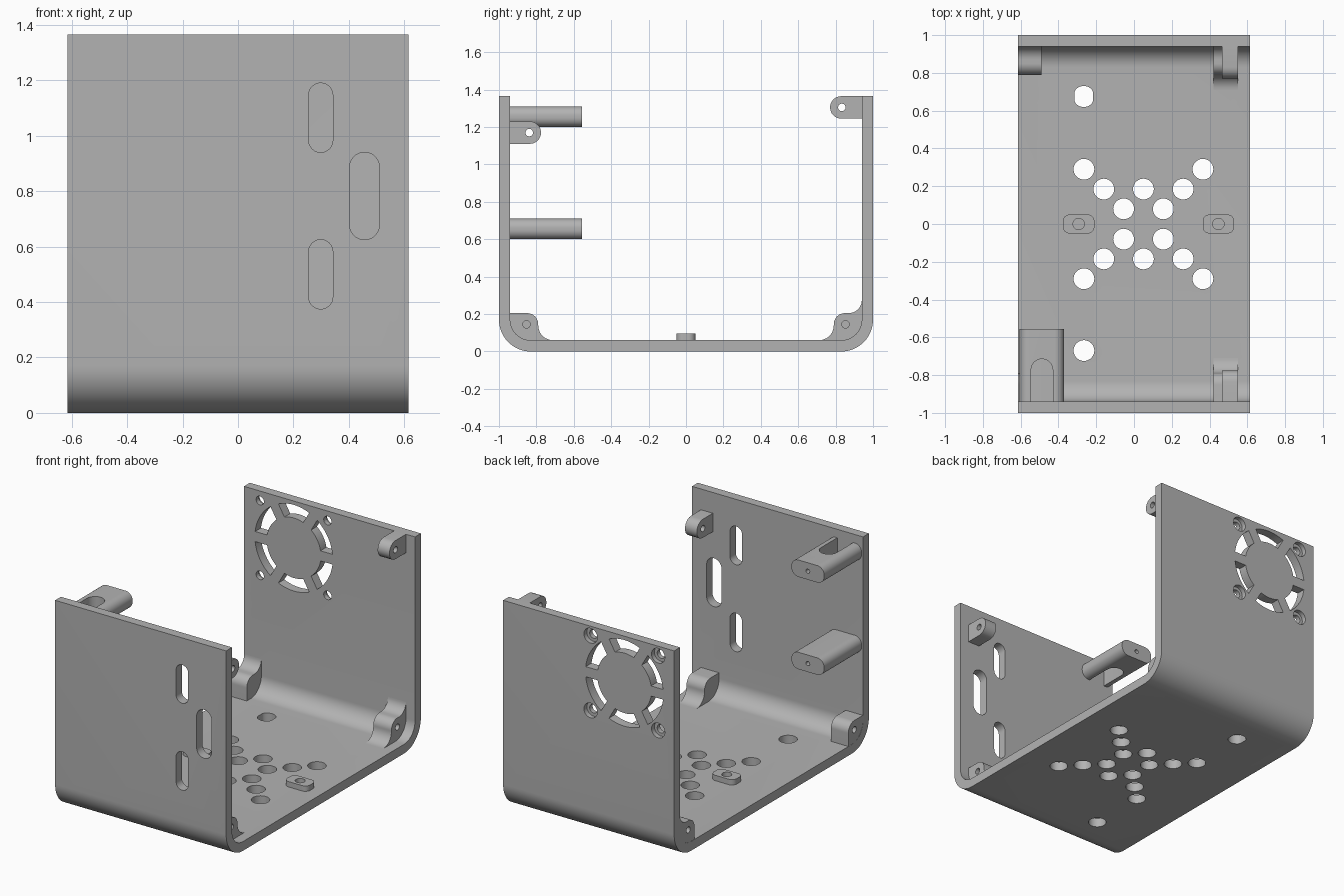
import bpy, bmesh
from math import sin, cos, asin, radians, degrees

default = bpy.data.objects.get("Cube")
if default:
    bpy.data.objects.remove(default, do_unlink=True)

grey = bpy.data.materials.new("plain grey")
grey.use_nodes = True
COLOUR = (0.45, 0.45, 0.45, 1)
grey.diffuse_color = COLOUR
grey.node_tree.nodes["Principled BSDF"].inputs["Base Color"].default_value = COLOUR

HALF_W, HEIGHT, WALL, BEND = 0.615, 1.365, 0.06, 0.17
INNER = 1 - WALL


def arc(a, b, r, start, end, n=12):
    return [(a + r * cos(radians(start + (end - start) * i / n)),
             b + r * sin(radians(start + (end - start) * i / n))) for i in range(n + 1)]


def circle(a, b, r):
    return arc(a, b, r, 0, 360, 32)


def rounded(a0, a1, b0, b1, r):
    return (arc(a1 - r, b1 - r, r, 0, 90) + arc(a0 + r, b1 - r, r, 90, 180)
            + arc(a0 + r, b0 + r, r, 180, 270) + arc(a1 - r, b0 + r, r, 270, 360))


def prism(name, outline, axis, lo, hi):
    """Extrude a 2D outline along one axis."""
    pts = []
    for p in outline:
        if all(abs(p[0] - q[0]) + abs(p[1] - q[1]) > 1e-5 for q in pts):
            pts.append(p)
    place = {"x": lambda a, b, t: (t, a, b),
             "y": lambda a, b, t: (a, t, b),
             "z": lambda a, b, t: (a, b, t)}[axis]
    bm = bmesh.new()
    low = [bm.verts.new(place(a, b, lo)) for a, b in pts]
    high = [bm.verts.new(place(a, b, hi)) for a, b in pts]
    bm.faces.new(low)
    bm.faces.new(high)
    for i in range(len(pts)):
        j = (i + 1) % len(pts)
        bm.faces.new((low[i], low[j], high[j], high[i]))
    bmesh.ops.recalc_face_normals(bm, faces=bm.faces)
    mesh = bpy.data.meshes.new(name)
    bm.to_mesh(mesh)
    bm.free()
    mesh.materials.append(grey)
    obj = bpy.data.objects.new(name, mesh)
    bpy.context.collection.objects.link(obj)
    return obj


def cut(obj, outline, axis, lo, hi):
    """Cut a prism out of an object and discard the cutter."""
    cutter = prism("cutter", outline, axis, lo, hi)
    mod = obj.modifiers.new("cut", "BOOLEAN")
    mod.operation, mod.solver, mod.object = "DIFFERENCE", "EXACT", cutter
    graph = bpy.context.evaluated_depsgraph_get()
    mesh = bpy.data.meshes.new_from_object(obj.evaluated_get(graph))
    obj.modifiers.clear()
    obj.data = mesh
    bpy.data.objects.remove(cutter, do_unlink=True)


# U-shaped shell bent from one sheet
outer = [(1, HEIGHT)] + arc(1 - BEND, BEND, BEND, 0, -90, 16)
inner = [(INNER, HEIGHT)] + arc(1 - BEND, BEND, BEND - WALL, 0, -90, 16)
profile = (outer + [(-a, b) for a, b in reversed(outer)]
           + [(-a, b) for a, b in inner] + inner[::-1])
shell = prism("shell", profile, "x", -HALF_W, HALF_W)
parts = [shell]

# Slots in the front wall
for x0, x1, z0, z1 in ((0.255, 0.342, 0.94, 1.19), (0.403, 0.51, 0.625, 0.94),
                       (0.255, 0.342, 0.375, 0.625)):
    cut(shell, rounded(x0, x1, z0, z1, (x1 - x0) / 2), "y", -1.1, -0.9)

# Vent holes in the floor
STEP = 0.105
for i, j in ((3, 3), (-3, 3), (2, 2), (0, 2), (-2, 2), (1, 1), (-1, 1)):
    for side in (1, -1):
        y = side * (0.08 + STEP * (j - 1))
        cut(shell, circle(0.05 + STEP * i, y, 0.055), "z", -0.1, 0.1)
cut(shell, circle(-0.265, -0.67, 0.055), "z", -0.1, 0.1)
flat_hole = [(max(-0.315, min(-0.217, a)), b) for a, b in circle(-0.266, 0.675, 0.056)]
cut(shell, flat_hole, "z", -0.1, 0.1)

# Fan grille and counterbored screw holes in the back wall
FAN_X, FAN_Z, R_OUT, R_IN, SPOKE = -0.257, 1.06, 0.28, 0.195, 0.033
for k in range(6):
    mid = 30 + 60 * k
    wide = 30 - degrees(asin(SPOKE / R_OUT))
    slim = 30 - degrees(asin(SPOKE / R_IN))
    cut(shell, arc(FAN_X, FAN_Z, R_OUT, mid - wide, mid + wide)
        + arc(FAN_X, FAN_Z, R_IN, mid + slim, mid - slim), "y", 0.9, 1.1)
for sx in (1, -1):
    for sz in (1, -1):
        x, z = FAN_X + sx * 0.243, FAN_Z + sz * 0.243
        cut(shell, circle(x, z, 0.028), "y", 0.9, 1.1)
        cut(shell, circle(x, z, 0.048), "y", 0.97, 1.1)

# Posts on the front wall, the upper one slotted
for name, z0 in (("upper_post", 1.2), ("lower_post", 0.6)):
    post = prism(name, rounded(-0.605, -0.37, z0, z0 + 0.11, 0.05), "y", -0.96, -0.555)
    cut(post, circle(-0.4875, z0 + 0.055, 0.014), "y", -0.66, -0.5)
    if name == "upper_post":
        cut(post, [(-0.545, -INNER), (-0.43, -INNER)] + arc(-0.4875, -0.772, 0.0575, 0, 180),
            "z", 1.1, 1.4)
    parts.append(post)

# Upper lugs near the wall tops
for name, side, nose, z0 in (("front_upper_lug", -1, 0.835, 1.11),
                             ("back_upper_lug", 1, 0.83, 1.245)):
    shape = [(0.96, z0), (0.96, z0 + 0.12)] + arc(nose, z0 + 0.06, 0.06, 90, 270)
    lug = prism(name, [(side * a, b) for a, b in shape], "x", 0.465, 0.55)
    cut(lug, circle(side * (nose + 0.003), z0 + 0.06, 0.02), "x", 0.4, 0.6)
    parts.append(lug)

# Lower corner lugs with rounded noses
base = [(0.83, 0.03), (0.92, 0.06), (0.97, 0.15)]
nose = arc(0.85, 0.145, 0.06, 90, 180)
foot = arc(0.71, 0.14, 0.08, 0, -90)
flare = arc(0.87, 0.275, 0.07, 0, -90)
for end, x0, x1 in (("left", 0.42, 0.55), ("right", -0.614, -0.49)):
    for place, side in (("front", -1), ("back", 1)):
        top = [(0.97, 0.275)] + flare if side > 0 else [(0.97, 0.205)]
        low = foot + [(0.71, 0.03)] if end == "left" else [(0.79, 0.03)]
        shape = top + nose + low + base
        lug = prism(f"{place}_{end}_corner_lug", [(side * a, b) for a, b in shape], "x", x0, x1)
        mouth = x1 if end == "left" else x0
        cut(lug, circle(side * 0.853, 0.145, 0.02), "x", mouth - 0.08, mouth + 0.08)
        parts.append(lug)

# Small bosses on the floor
for name, x in (("right_floor_boss", -0.293), ("left_floor_boss", 0.447)):
    boss = prism(name, rounded(x - 0.083, x + 0.083, -0.05, 0.05, 0.035), "z", 0.04, 0.095)
    cut(boss, circle(x, 0, 0.03), "z", 0, 0.2)
    parts.append(boss)

# Smooth the curves, keep the corners crisp
bpy.ops.object.select_all(action="DESELECT")
for part in parts:
    part.select_set(True)
bpy.context.view_layer.objects.active = shell
bpy.ops.object.shade_smooth_by_angle(angle=radians(30))
